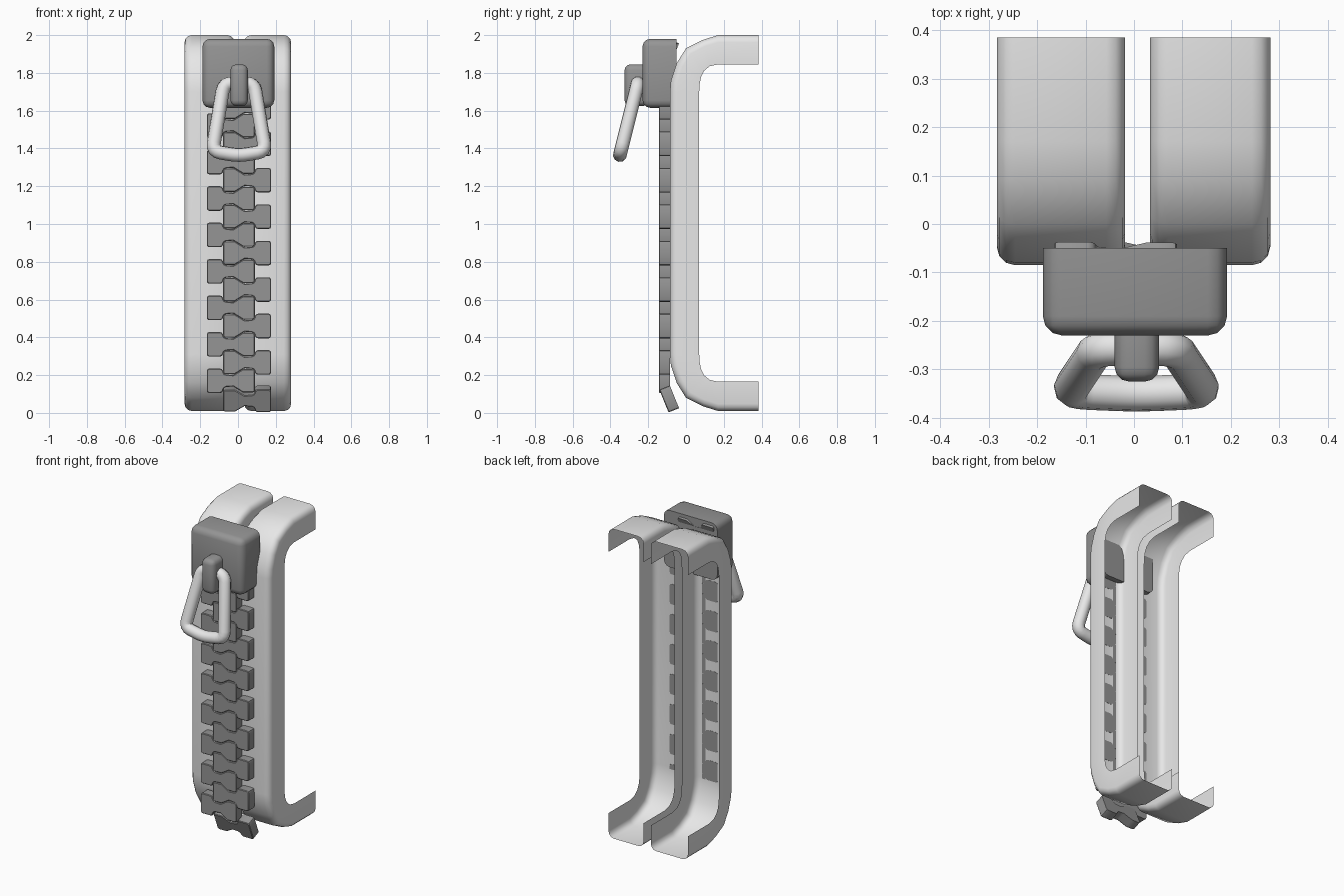
import bpy, bmesh, math
from mathutils import Vector, Matrix

if "Cube" in bpy.data.objects:
    bpy.data.objects.remove(bpy.data.objects["Cube"], do_unlink=True)


def material(name, value):
    m = bpy.data.materials.new(name)
    m.use_nodes = True
    color = (value, value, value, 1)
    m.diffuse_color = color
    m.node_tree.nodes["Principled BSDF"].inputs["Base Color"].default_value = color
    return m


LIGHT = material("light grey", 0.8)
DARK = material("dark grey", 0.3)
CX = 0.005  # centre line of the chain


def activate(ob):
    bpy.ops.object.select_all(action="DESELECT")
    ob.select_set(True)
    bpy.context.view_layer.objects.active = ob


def finish(name, bm, mat, angle=40):
    me = bpy.data.meshes.new(name)
    bm.to_mesh(me)
    bm.free()
    me.materials.append(mat)
    ob = bpy.data.objects.new(name, me)
    bpy.context.collection.objects.link(ob)
    activate(ob)
    bpy.ops.object.shade_smooth_by_angle(angle=math.radians(angle))
    return ob


# Straps: open-backed channels swept along a bracket-shaped side path
OUTER = [(.385, 2), (.17, 2), (.09, 1.975), (.0, 1.93), (-.05, 1.85), (-.08, 1.76), (-.085, 1.7)]
INNER = [(.385, 1.845), (.17, 1.845), (.125, 1.835), (.095, 1.81), (.08, 1.78), (.072, 1.74), (.07, 1.7)]


def bracket(points):
    return points + [(y, 2.01 - z) for y, z in reversed(points)]


def strap(name, x0, x1, r=0.038):
    # section as (x, depth fraction between the outer and inner path)
    arc = [math.radians(a) for a in (0, 30, 60, 90)]
    half = [(r - r * math.cos(a), r / .155 * (1 - math.sin(a))) for a in arc]
    section = [(x0, 1)] + [(x0 + d, t) for d, t in half]
    section += [(x1 - d, t) for d, t in reversed(half)] + [(x1, 1)]
    bm = bmesh.new()
    rows = []
    for o, i in zip(bracket(OUTER), bracket(INNER)):
        o, i = Vector(o), Vector(i)
        rows.append([bm.verts.new((x, *o.lerp(i, t))) for x, t in section])
    for a, b in zip(rows, rows[1:]):
        for k in range(len(section) - 1):
            bm.faces.new((a[k], b[k], b[k + 1], a[k + 1]))
    bm.normal_update()
    front = min(bm.faces, key=lambda f: f.calc_center_median().y)
    if front.normal.y > 0:
        bmesh.ops.reverse_faces(bm, faces=bm.faces)
    finish(name, bm, LIGHT)


strap("right_strap", -.283, -.019)
strap("left_strap", .033, .281)

# Teeth: block, narrow neck and flared head, alternating from each side
HALF = [(.17, .065), (.088, .065), (.08, .034), (.03, .03), (-.022, .062), (-.084, .062)]


def tooth(name, side, z, tilt):
    bm = bmesh.new()
    outline = HALF + [(x, -h) for x, h in reversed(HALF)]
    face = bm.faces.new([bm.verts.new((x * side, -.03, h)) for x, h in outline])
    ext = bmesh.ops.extrude_face_region(bm, geom=[face])
    moved = [v for v in ext["geom"] if isinstance(v, bmesh.types.BMVert)]
    bmesh.ops.translate(bm, verts=moved, vec=(0, .06, 0))
    bmesh.ops.recalc_face_normals(bm, faces=bm.faces)
    sharp = [e for e in bm.edges if abs(e.verts[0].co.y - e.verts[1].co.y) > .01
             and e.calc_face_angle(0) > .8]
    bmesh.ops.bevel(bm, geom=sharp, offset=.012, segments=2, affect="EDGES", profile=.5)
    rim = [e for e in bm.edges if e.verts[0].co.y < -.029 and e.verts[1].co.y < -.029]
    bmesh.ops.bevel(bm, geom=rim, offset=.004, segments=1, affect="EDGES")
    back = .025 if tilt else 0
    place = Matrix.Translation((CX, -.114 + back, z)) @ Matrix.Rotation(tilt, 4, "X")
    bmesh.ops.transform(bm, matrix=place, verts=bm.verts)
    finish(name, bm, DARK)


PITCH, COUNT = .193, 10
TILT = math.radians(22)
for k in range(COUNT):
    tooth(f"left_tooth_{k + 1}", 1, .074 + PITCH * k, TILT if k == 0 else 0)
    tooth(f"right_tooth_{k + 1}", -1, .17 + PITCH * k, -TILT if k == COUNT - 1 else 0)


# Slider body and the lug that holds the pull
def rounded_box(name, low, high, r):
    bm = bmesh.new()
    bmesh.ops.create_cube(bm, size=1)
    for v in bm.verts:
        v.co = [(l + h) / 2 + c * (h - l) for l, h, c in zip(low, high, v.co)]
    edges = [e for e in bm.edges if min(v.co.y for v in e.verts) < high[1] - .01]
    bmesh.ops.bevel(bm, geom=edges, offset=r, segments=3, affect="EDGES", profile=.5)
    finish(name, bm, DARK)


rounded_box("slider_body", (-.188, -.23, 1.615), (.192, -.05, 1.98), .04)
rounded_box("slider_lug", (-.04, -.325, 1.625), (.052, -.22, 1.845), .03)

# Pull ring: tilted rounded trapezoid of round wire
corners = [Vector((CX + x, -.255 - (1.745 - z) * .25, z)) for x, z in
           [(-.08, 1.745), (-.14, 1.385), (0, 1.362), (.14, 1.385), (.08, 1.745)]]
path = []
for i, c in enumerate(corners):
    a = c + (corners[i - 1] - c).normalized() * .045
    b = c + (corners[(i + 1) % len(corners)] - c).normalized() * .045
    for s in range(5):
        t = s / 4
        path.append(a.lerp(c, t).lerp(c.lerp(b, t), t))
curve = bpy.data.curves.new("pull_ring", "CURVE")
curve.dimensions = "3D"
curve.bevel_depth = .037
curve.bevel_resolution = 3
spline = curve.splines.new("POLY")
spline.points.add(len(path) - 1)
for p, co in zip(spline.points, path):
    p.co = (*co, 1)
spline.use_cyclic_u = True
curve.materials.append(LIGHT)
ring = bpy.data.objects.new("pull_ring", curve)
bpy.context.collection.objects.link(ring)
activate(ring)
bpy.ops.object.convert(target="MESH")
bpy.ops.object.shade_smooth_by_angle(angle=math.radians(50))
